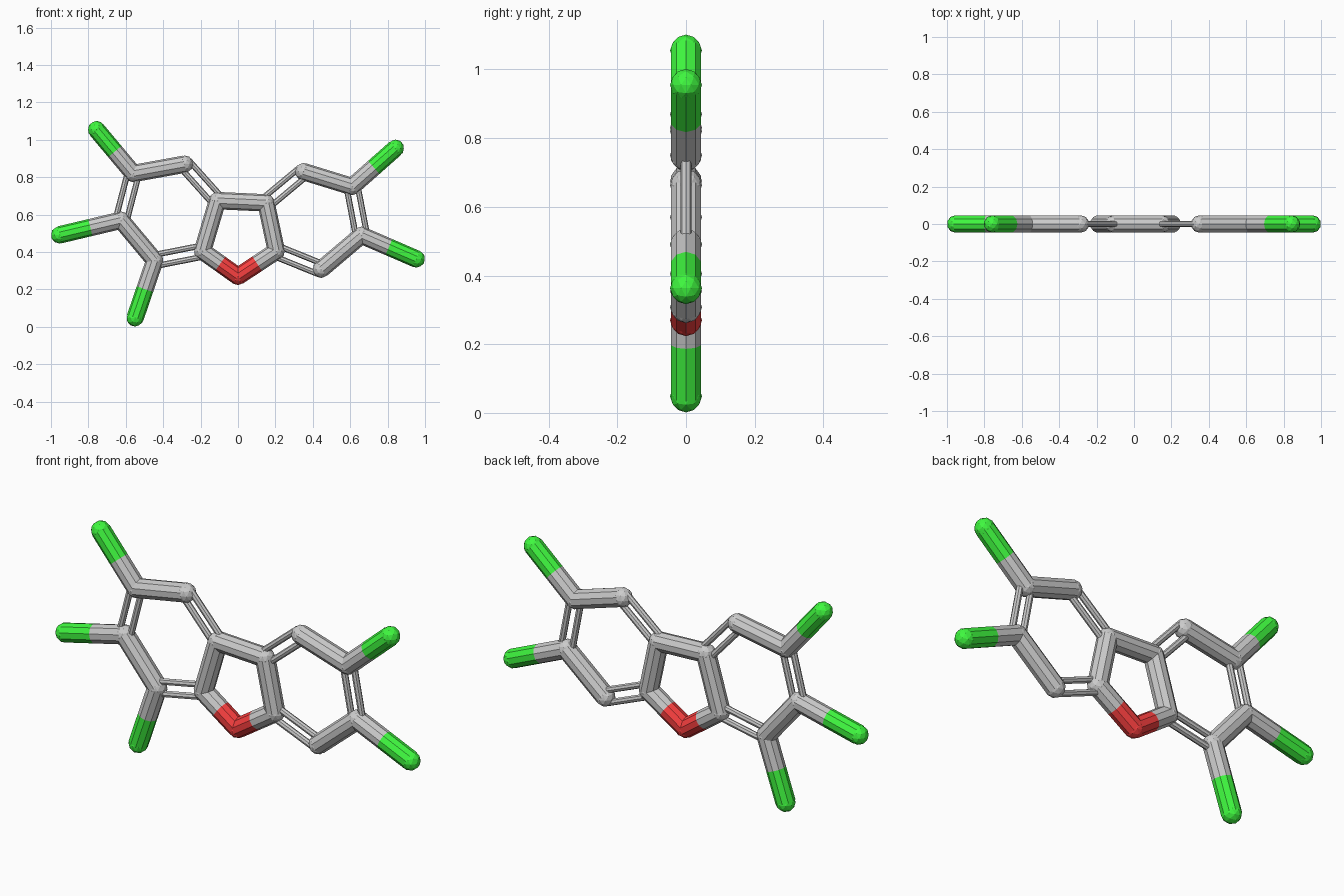
import bpy, bmesh
from mathutils import Vector, Matrix

if "Cube" in bpy.data.objects:
    bpy.data.objects.remove(bpy.data.objects["Cube"])

R, THIN, GAP = 0.0465, 0.016, 0.03

# atom centres in the x-z plane
CARBON = {
    'a': (-0.19, 0.405), 'b': (-0.11, 0.675), 'c': (-0.285, 0.87), 'd': (-0.56, 0.82),
    'e': (-0.625, 0.57), 'f': (-0.445, 0.355),
    'g': (0.205, 0.405), 'h': (0.15, 0.663), 'i': (0.35, 0.83), 'j': (0.61, 0.75),
    'k': (0.66, 0.49), 'l': (0.445, 0.308),
}
OXYGEN = {'O': (0.0, 0.27)}
CHLORINE = {
    'D': (-0.757, 1.055), 'E': (-0.954, 0.492), 'F': (-0.55, 0.048),
    'J': (0.842, 0.955), 'K': (0.954, 0.363),
}
SINGLE = "ab bh hg cd ef ij kl aO gO dD eE fF jJ kK".split()
DOUBLE = "bc de fa hi jk lg".split()

pos = {n: Vector((x, 0, z)) for s in (CARBON, OXYGEN, CHLORINE) for n, (x, z) in s.items()}


def tube(bm, p, q, r, sides=10):
    d = q - p
    m = Matrix.Translation((p + q) / 2) @ d.to_track_quat('Z', 'Y').to_matrix().to_4x4()
    bmesh.ops.create_cone(bm, cap_ends=False, segments=sides, radius1=r, radius2=r,
                          depth=d.length, matrix=m)


def build(name, atoms, colour=None):
    """Rounded joints plus the half of every bond that belongs to these atoms."""
    bm = bmesh.new()
    for n in atoms:
        bmesh.ops.create_icosphere(bm, subdivisions=2, radius=R,
                                   matrix=Matrix.Translation(pos[n]))
    for s, t in SINGLE:
        p, q = pos[s], pos[t]
        mid = (p + q) / 2
        if s in atoms and t in atoms:
            tube(bm, p, q, R)
        elif s in atoms:
            tube(bm, p, mid, R)
        elif t in atoms:
            tube(bm, mid, q, R)
    for s, t in DOUBLE:
        if s in atoms:
            p, q = pos[s], pos[t]
            side = (q - p).normalized().cross(Vector((0, 1, 0))) * GAP
            for k in (-1, 1):
                tube(bm, p + side * k, q + side * k, THIN, 8)
    me = bpy.data.meshes.new(name)
    bm.to_mesh(me)
    bm.free()
    ob = bpy.data.objects.new(name, me)
    bpy.context.collection.objects.link(ob)
    if colour:
        mat = bpy.data.materials.new(name + "_colour")
        mat.diffuse_color = colour
        mat.use_nodes = True
        mat.node_tree.nodes["Principled BSDF"].inputs["Base Color"].default_value = mat.diffuse_color
        me.materials.append(mat)


# grey ring frame, red bridge, green arm tips
build("carbon_frame", CARBON)
build("oxygen_bridge", OXYGEN, (0.94, 0.05, 0.05, 1))
build("chlorine_tips", CHLORINE, (0.05, 0.94, 0.05, 1))
